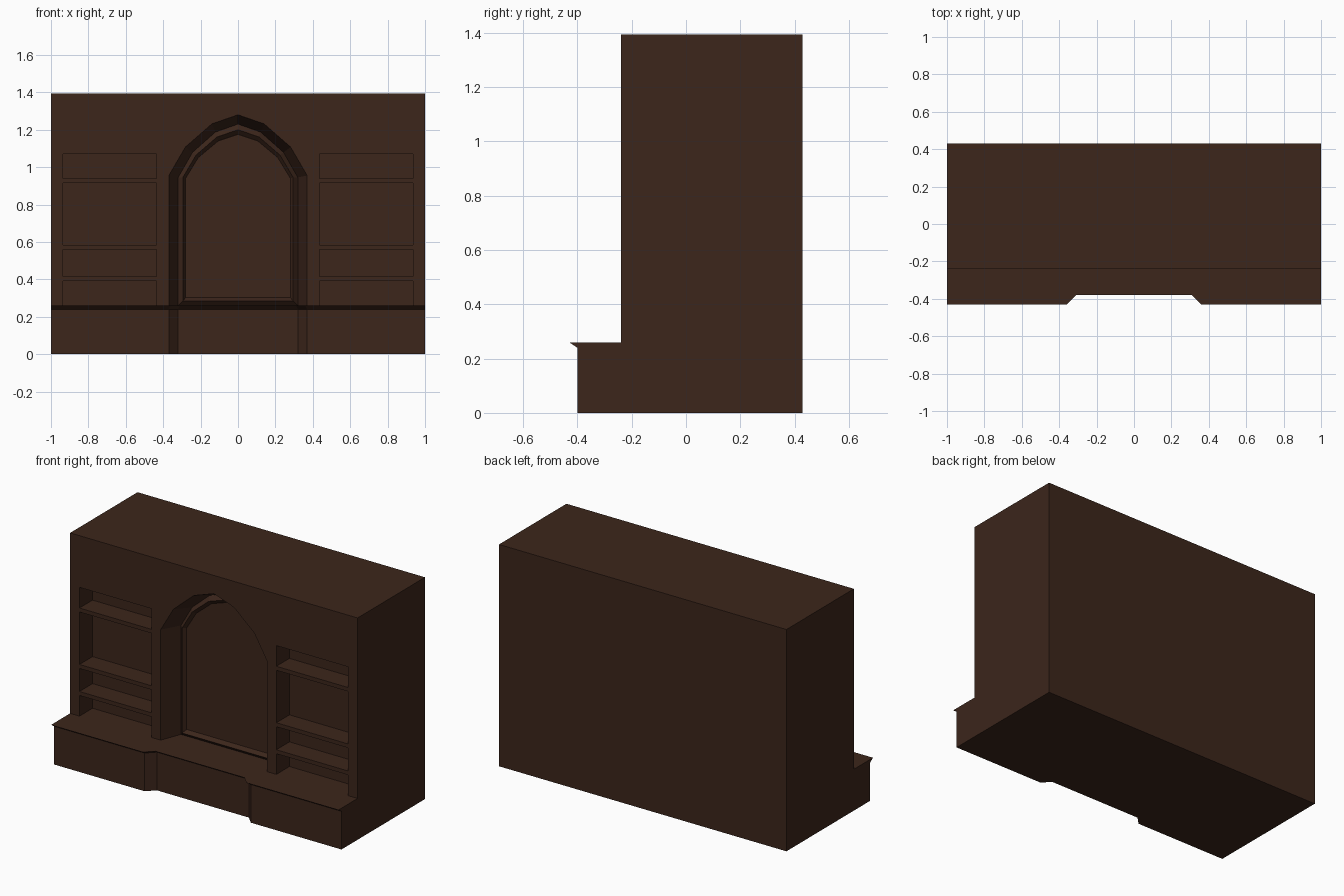
import bpy, bmesh

if "Cube" in bpy.data.objects:
    bpy.data.objects.remove(bpy.data.objects["Cube"])

wood = bpy.data.materials.new("dark_wood")
wood.diffuse_color = (0.045, 0.019, 0.011, 1)
wood.use_nodes = True
wood.node_tree.nodes["Principled BSDF"].inputs["Base Color"].default_value = wood.diffuse_color

FRONT, BACK, LEDGE, TOP, RECESS = -0.24, 0.43, 0.26, 1.395, -0.11


def loft(bm, rings, caps=True):
    """Skin a series of closed outlines, optionally capping both ends."""
    rows = [[bm.verts.new(p) for p in ring] for ring in rings]
    n = len(rows[0])
    for a, b in zip(rows, rows[1:]):
        for i in range(n):
            j = (i + 1) % n
            bm.faces.new((a[i], a[j], b[j], b[i]))
    if caps:
        bm.faces.new(rows[0][::-1])
        bm.faces.new(rows[-1])


def box(bm, x0, x1, y0, y1, z0, z1):
    loft(bm, [[(x0, y0, z), (x1, y0, z), (x1, y1, z), (x0, y1, z)] for z in (z0, z1)])


def finish(name, bm):
    bmesh.ops.recalc_face_normals(bm, faces=bm.faces)
    mesh = bpy.data.meshes.new(name)
    bm.to_mesh(mesh)
    bm.free()
    mesh.materials.append(wood)
    obj = bpy.data.objects.new(name, mesh)
    bpy.context.collection.objects.link(obj)
    return obj


def arch(w, bottom, spring, apex, y):
    """Six-sided pointed-round arch outline standing in the xz plane."""
    r = apex - spring
    half = [(w, bottom), (w, spring), (w * 0.76, spring + r * 0.47), (w * 0.378, spring + r * 0.85)]
    pts = half + [(0, apex)] + [(-x, z) for x, z in reversed(half)]
    return [(x, y, z) for x, z in pts]


# Plinth with stepped-back centre and flared lip along the front
def plinth_outline(y, x, z):
    right = [(1, y), (x, y), (x - 0.05, y + 0.05)]
    pts = [(1, BACK)] + right + [(-px, py) for px, py in reversed(right)] + [(-1, BACK)]
    return [(px, py, z) for px, py in pts]

bm = bmesh.new()
loft(bm, [plinth_outline(-0.40, 0.37, 0), plinth_outline(-0.40, 0.37, 0.24),
          plinth_outline(-0.43, 0.36, LEDGE)])
finish("plinth", bm)

# Upper wall block
bm = bmesh.new()
box(bm, -1, 1, FRONT, BACK, LEDGE, TOP)
wall = finish("wall", bm)

# Cutter: splayed arched niche and the shelf openings either side
bm = bmesh.new()
outer = arch(0.37, 0.2, 0.955, 1.28, FRONT)
inner = arch(0.32, 0.2, 0.945, 1.23, RECESS)
mouth = [tuple(a + (a - b) * 0.3 for a, b in zip(p, q)) for p, q in zip(outer, inner)]
loft(bm, [mouth, inner])
for z0, z1 in ((0.2, 0.39), (0.415, 0.56), (0.585, 0.915), (0.94, 1.07)):
    for x0, x1 in ((0.435, 0.935), (-0.935, -0.435)):
        box(bm, x0, x1, FRONT - 0.1, RECESS, z0, z1)
cutter = finish("opening_cutter", bm)
cutter.hide_render = True

cut = wall.modifiers.new("openings", 'BOOLEAN')
cut.operation = 'DIFFERENCE'
cut.solver = 'EXACT'
cut.object = cutter
bpy.context.view_layer.objects.active = wall
bpy.ops.object.modifier_apply(modifier=cut.name)
bpy.data.objects.remove(cutter)

# Raised moulding around the niche panel
bm = bmesh.new()
loft(bm, [arch(0.32, LEDGE, 0.945, 1.23, RECESS),
          arch(0.295, 0.285, 0.945, 1.20, RECESS - 0.025),
          arch(0.28, 0.302, 0.94, 1.175, RECESS)], caps=False)
finish("niche_moulding", bm)
